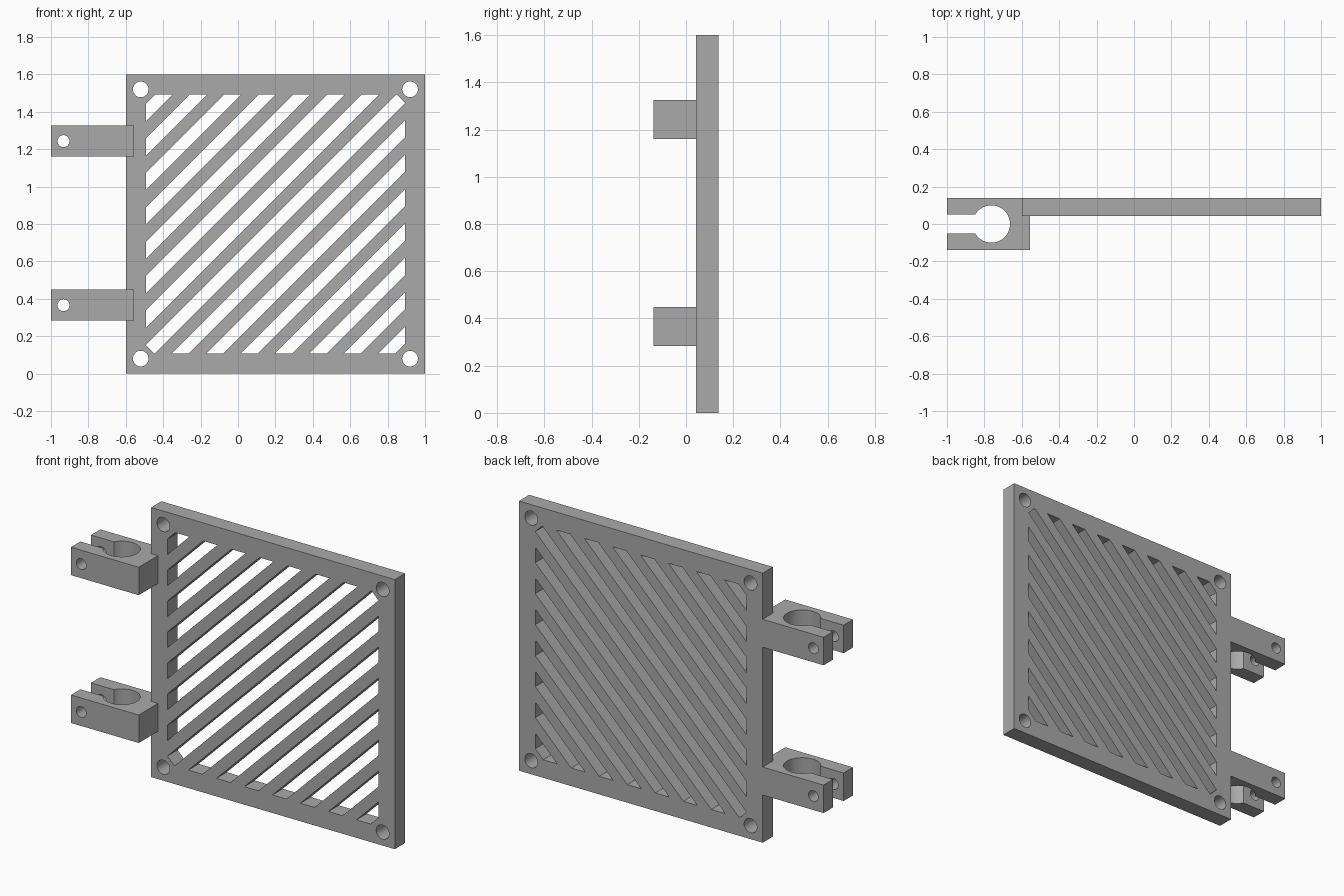
import bpy, bmesh, math
from mathutils import Vector

cube = bpy.data.objects.get("Cube")
if cube:
    bpy.data.objects.remove(cube, do_unlink=True)

grey = bpy.data.materials.new("plain grey")
grey.use_nodes = True
grey.diffuse_color = (0.4, 0.4, 0.4, 1)
grey.node_tree.nodes["Principled BSDF"].inputs["Base Color"].default_value = grey.diffuse_color

BACK, PLATE_FRONT = 0.138, 0.042


def circle(cx, cy, r, n=48):
    return [(cx + r * math.cos(2 * math.pi * i / n), cy + r * math.sin(2 * math.pi * i / n))
            for i in range(n)]


def prisms(name, outlines, low, high, axis):
    """Extrude flat outlines along y (outlines in x, z) or z (outlines in x, y)."""
    bm = bmesh.new()
    for outline in outlines:
        place = (lambda a, b: (a, low, b)) if axis == "y" else (lambda a, b: (a, b, low))
        face = bm.faces.new([bm.verts.new(place(a, b)) for a, b in outline])
        new = bmesh.ops.extrude_face_region(bm, geom=[face])["geom"]
        depth = high - low
        shift = Vector((0, depth, 0)) if axis == "y" else Vector((0, 0, depth))
        bmesh.ops.translate(bm, vec=shift, verts=[g for g in new if isinstance(g, bmesh.types.BMVert)])
    bmesh.ops.recalc_face_normals(bm, faces=bm.faces)
    mesh = bpy.data.meshes.new(name)
    bm.to_mesh(mesh)
    bm.free()
    mesh.materials.append(grey)
    obj = bpy.data.objects.new(name, mesh)
    bpy.context.collection.objects.link(obj)
    return obj


def cut(obj, cutter):
    """Subtract the cutter, discard it and smooth the round walls."""
    mod = obj.modifiers.new("cut", "BOOLEAN")
    mod.operation, mod.solver, mod.object = "DIFFERENCE", "EXACT", cutter
    bpy.ops.object.select_all(action="DESELECT")
    obj.select_set(True)
    bpy.context.view_layer.objects.active = obj
    bpy.ops.object.modifier_apply(modifier=mod.name)
    bpy.data.objects.remove(cutter, do_unlink=True)
    bpy.ops.object.shade_smooth_by_angle(angle=math.radians(30))


# Square plate with diagonal slots and four corner holes
CX, CZ, HALF, WINDOW = 0.2, 0.8, 0.8, 0.693
PITCH = 0.184


def diagonal(s):
    """Ends of a 45 degree line, offset by s, inside the square window."""
    w = WINDOW
    ends = [(-w, s - w), (w - s, w)] if s >= 0 else [(-w - s, -w), (w, w + s)]
    return [(CX + u, CZ + v) for u, v in ends]


plate = prisms("slotted_plate", [[(CX + a * HALF, CZ + b * HALF)
               for a, b in ((-1, -1), (1, -1), (1, 1), (-1, 1))]], PLATE_FRONT, BACK, "y")
openings = []
for k in range(-7, 8):
    openings.append(diagonal(k * PITCH - PITCH / 4) + diagonal(k * PITCH + PITCH / 4)[::-1])
for sx in (-1, 1):
    for sz in (-1, 1):
        openings.append(circle(CX + sx * 0.72, CZ + sz * 0.72, 0.042))
cut(plate, prisms("plate_cutter", openings, -0.1, 0.3, "y"))

# Split pipe clamps on the side, each with a cross bolt hole
PIPE_X, PIPE_R, GAP = -0.763, 0.1, 0.05
start = math.pi - math.asin(GAP / PIPE_R)
arc = [(PIPE_X + PIPE_R * math.cos(t), PIPE_R * math.sin(t))
       for t in (start * (1 - 2 * i / 40) for i in range(41))]
profile = ([(-1, GAP)] + arc + [(-1, -GAP), (-1, -BACK), (-0.555, -BACK),
           (-0.555, PLATE_FRONT), (-0.6, PLATE_FRONT), (-0.6, BACK), (-1, BACK)])
for name, z in (("lower_clamp", 0.366), ("upper_clamp", 1.243)):
    clamp = prisms(name, [profile], z - 0.083, z + 0.083, "z")
    cut(clamp, prisms("bolt_cutter", [circle(-0.933, z, 0.032, 32)], -0.3, 0.3, "y"))
